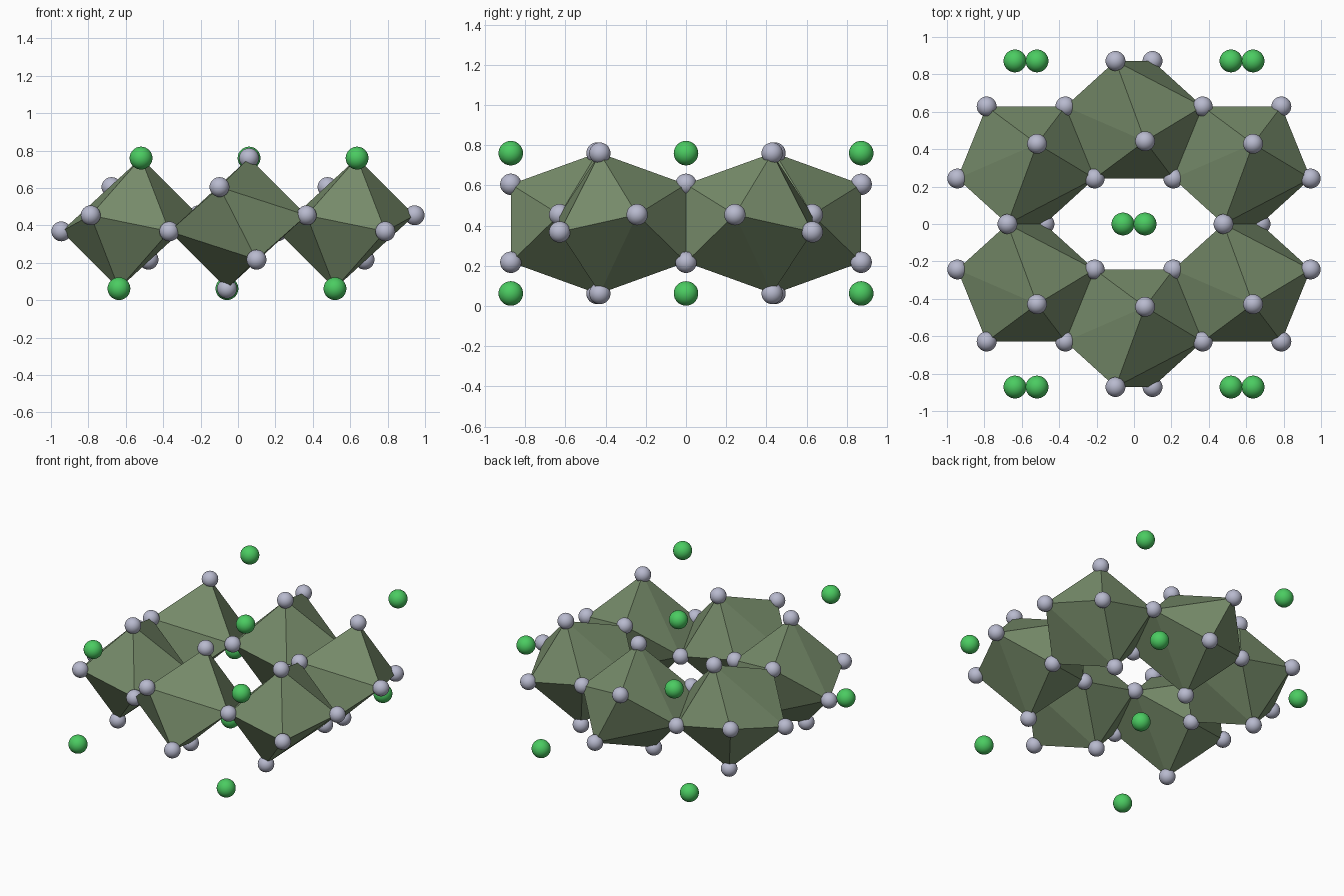
import bpy, bmesh
from mathutils import Vector

if "Cube" in bpy.data.objects:
    bpy.data.objects.remove(bpy.data.objects["Cube"])

# Unit cell measures: half cell width, half cell depth, height of the middle plane
HX, HY, ZC = 0.5775, 0.8717, 0.411
R_GREY, R_GREEN = 0.053, 0.061


def material(name, rgb):
    m = bpy.data.materials.new(name)
    m.diffuse_color = (*rgb, 1)
    m.use_nodes = True
    m.node_tree.nodes["Principled BSDF"].inputs["Base Color"].default_value = m.diffuse_color
    return m


MAT_POLY = material("polyhedron_green", (0.19, 0.27, 0.15))
MAT_GREY = material("atom_lavender", (0.48, 0.49, 0.62))
MAT_GREEN = material("atom_green", (0.07, 0.60, 0.12))


def add_mesh_object(name, mesh, location=(0, 0, 0)):
    ob = bpy.data.objects.new(name, mesh)
    ob.location = location
    bpy.context.collection.objects.link(ob)
    return ob


def sphere_mesh(name, radius, mat):
    bm = bmesh.new()
    bmesh.ops.create_uvsphere(bm, u_segments=32, v_segments=16, radius=radius)
    for f in bm.faces:
        f.smooth = True
    me = bpy.data.meshes.new(name)
    bm.to_mesh(me)
    bm.free()
    me.materials.append(mat)
    return me


def polyhedron(name, points):
    bm = bmesh.new()
    for p in points:
        bm.verts.new(p)
    bmesh.ops.convex_hull(bm, input=bm.verts[:])
    bmesh.ops.recalc_face_normals(bm, faces=bm.faces[:])
    me = bpy.data.meshes.new(name)
    bm.to_mesh(me)
    bm.free()
    me.materials.append(MAT_POLY)
    add_mesh_object(name, me)


# Half the corners of one polyhedron; a two-fold turn about y gives the rest
half = [(0.059, 0.443, 0.349), (-0.099, HY, 0.194),
        (0.367, 0.6285, 0.043), (-0.2105, 0.2432, 0.043)]
corners = [(s * x, y, s * z) for x, y, z in half for s in (1, -1)]

# Ring of six polyhedra: a middle one and two shifted ones, mirrored in y
atoms = {}
for i, (dx, dy) in enumerate([(0, 0), (-HX, -HY), (HX, -HY)]):
    for side in (1, -1):
        pts = [Vector((x + dx, side * (y + dy), z + ZC)) for x, y, z in corners]
        polyhedron(f"polyhedron_{i}_{'a' if side > 0 else 'b'}", pts)
        for p in pts:
            atoms[tuple(round(c * 50) for c in p)] = p

# Corner atoms, shared corners only once
grey = sphere_mesh("corner_atom", R_GREY, MAT_GREY)
placed = []
for p in atoms.values():
    if all((p - q).length > 0.03 for q in placed):
        placed.append(p)
        add_mesh_object("corner_atom", grey, p)

# Green atoms above and below the ring centre and the cell corners
green = sphere_mesh("green_atom", R_GREEN, MAT_GREEN)
for s in (1, -1):
    for x, y in [(0, 0), (-HX, HY), (HX, HY), (-HX, -HY), (HX, -HY)]:
        add_mesh_object("green_atom", green, (x + s * 0.059, y, ZC + s * 0.349))
